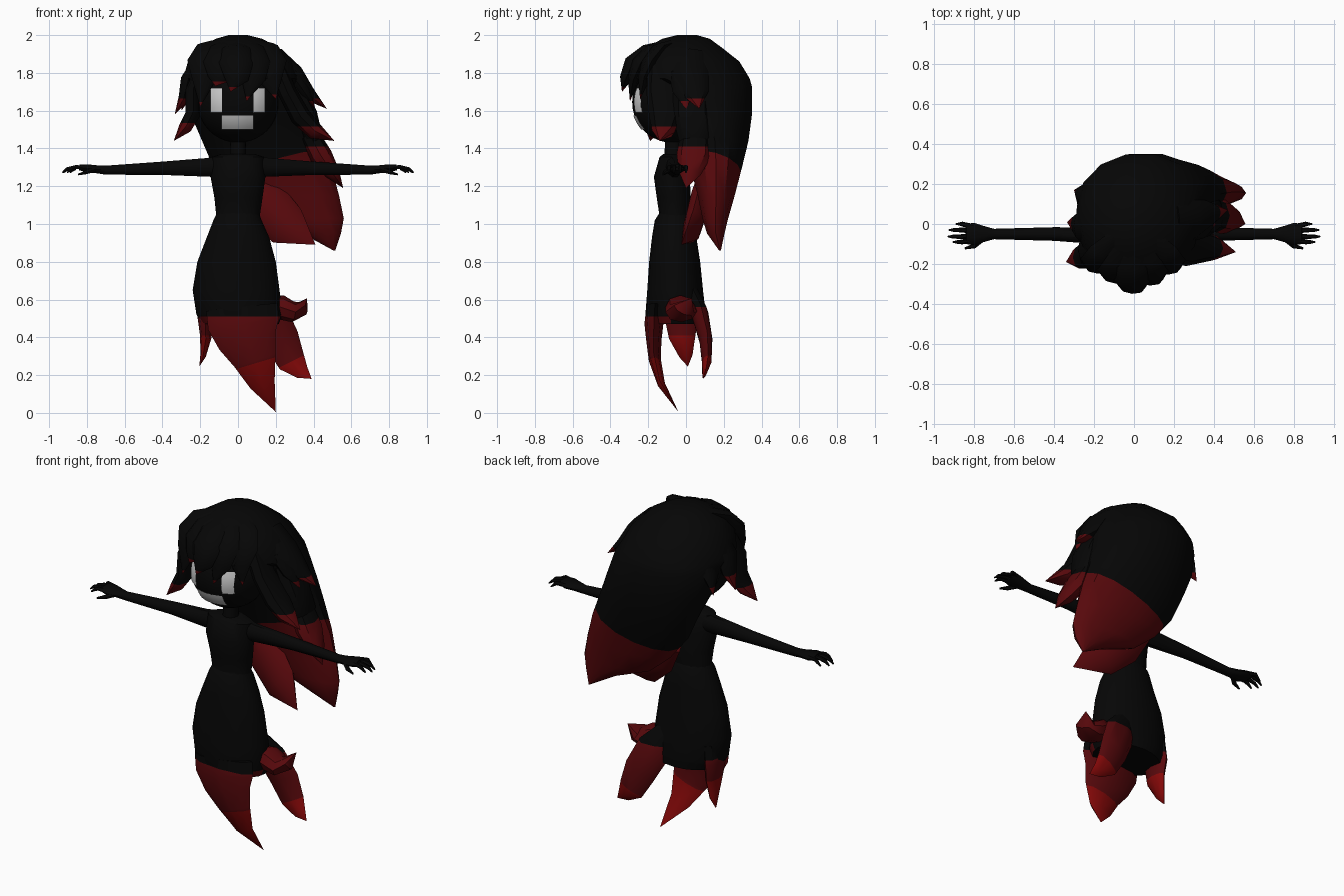
import bpy, bmesh, math
from mathutils import Vector

def material(name, rgb):
    m = bpy.data.materials.new(name)
    m.diffuse_color = (*rgb, 1)
    return m

MATS = [material("black", (0.0018, 0.0018, 0.0018)),
        material("dark_red", (0.095, 0.0025, 0.0035)),
        material("bright_red", (0.23, 0.0025, 0.0025)),
        material("pale_grey", (0.6, 0.6, 0.6))]

def finish(bm, name, mat=0, bands=(), angle=40):
    """Cut colour bands (point, normal, material) and make the object."""
    bmesh.ops.recalc_face_normals(bm, faces=bm.faces)
    for f in bm.faces:
        f.material_index = mat
    for co, no, idx in bands:
        co, no = Vector(co), Vector(no)
        bmesh.ops.bisect_plane(bm, geom=bm.verts[:] + bm.edges[:] + bm.faces[:],
                               plane_co=co, plane_no=no)
        for f in bm.faces:
            if (f.calc_center_median() - co).dot(no) < 0:
                f.material_index = idx
    me = bpy.data.meshes.new(name)
    bm.to_mesh(me)
    bm.free()
    for m in MATS:
        me.materials.append(m)
    ob = bpy.data.objects.new(name, me)
    bpy.context.collection.objects.link(ob)
    bpy.ops.object.select_all(action='DESELECT')
    bpy.context.view_layer.objects.active = ob
    ob.select_set(True)
    bpy.ops.object.shade_smooth_by_angle(angle=math.radians(angle))
    return ob

def skin(rings):
    """Bridge equal rings of points and cap both ends."""
    bm = bmesh.new()
    vs = [[bm.verts.new(p) for p in r] for r in rings]
    n = len(vs[0])
    for a, b in zip(vs, vs[1:]):
        for i in range(n):
            bm.faces.new((a[i], a[(i + 1) % n], b[(i + 1) % n], b[i]))
    bm.faces.new(vs[0])
    bm.faces.new(vs[-1])
    bmesh.ops.remove_doubles(bm, verts=bm.verts, dist=0.0005)
    return bm

def stack(name, levels, n=16, **kw):
    """Loft of horizontal ellipses: z, x0, x1, y0, y1."""
    rings = []
    for z, x0, x1, y0, y1 in levels:
        rings.append([((x0 + x1) / 2 + (x1 - x0) / 2 * math.cos(t),
                       (y0 + y1) / 2 + (y1 - y0) / 2 * math.sin(t), z)
                      for t in (2 * math.pi * i / n for i in range(n))])
    return finish(skin(rings), name, **kw)

def blade(name, path, across, n=8, **kw):
    """Tube along x, y, z, half width, half thickness; width lies near across."""
    pts = [Vector(p[:3]) for p in path]
    rings = []
    for i, p in enumerate(path):
        tan = (pts[min(i + 1, len(pts) - 1)] - pts[max(i - 1, 0)]).normalized()
        a = Vector(across)
        a = (a - tan * a.dot(tan)).normalized()
        b = tan.cross(a)
        rings.append([pts[i] + a * p[3] * math.cos(t) + b * p[4] * math.sin(t)
                      for t in (2 * math.pi * k / n for k in range(n))])
    return finish(skin(rings), name, **kw)

def below(z, idx):
    return ((0, 0, z), (0, 0, 1), idx)

X, Y = (1, 0, 0), (0, 1, 0)

# Head
C, R = Vector((0, -0.07, 1.645)), 0.215
bm = bmesh.new()
bmesh.ops.create_uvsphere(bm, u_segments=32, v_segments=20, radius=R)
bmesh.ops.translate(bm, verts=bm.verts, vec=C)
finish(bm, "head")

# Eyes and mouth: thin patches hugging the face
def face_patch(name, x0, x1, z0, z1, n=5):
    bm = bmesh.new()
    rows = []
    for i in range(n + 1):
        row = []
        for j in range(n + 1):
            x, z = x0 + (x1 - x0) * j / n, z0 + (z1 - z0) * i / n
            y = C.y - math.sqrt((R + 0.006) ** 2 - x * x - (z - C.z) ** 2)
            row.append(bm.verts.new((x, y, z)))
        rows.append(row)
    for a, b in zip(rows, rows[1:]):
        for j in range(n):
            bm.faces.new((a[j], a[j + 1], b[j + 1], b[j]))
    finish(bm, name, mat=3)

face_patch("eye_left", -0.145, -0.085, 1.59, 1.72)
face_patch("eye_right", 0.082, 0.142, 1.59, 1.72)
face_patch("mouth", -0.087, 0.082, 1.5, 1.575)

# Neck, torso and dress
stack("neck", [(1.47, -.04, .04, -.11, -.03), (1.33, -.045, .045, -.115, -.02)])
stack("torso", [(1.37, -.09, .09, -.12, -.01), (1.355, -.14, .14, -.14, 0),
                (1.25, -.145, .145, -.17, .02), (1.14, -.125, .13, -.155, .025),
                (1.04, -.115, .115, -.14, .025), (1.0, -.125, .125, -.15, .02)])
stack("dress", [(1.06, -.11, .11, -.14, .02), (1.02, -.13, .125, -.165, .045),
                (.93, -.165, .165, -.18, .055), (.8, -.215, .2, -.195, .075),
                (.65, -.24, .22, -.205, .09), (.52, -.22, .235, -.215, .105),
                (.47, -.19, .215, -.2, .1)], n=20,
      bands=[below(.51, 1), ((0, -.08, 0), (0, -1, 0), 0), below(.472, 0)])

# Hem flaps
blade("front_flap", [(.02, -.165, .56, .19, .045), (.03, -.17, .47, .19, .05),
                     (.05, -.17, .38, .155, .04), (.09, -.165, .28, .115, .032),
                     (.13, -.13, .15, .068, .02), (.2, -.04, .005, 0, 0)], X,
      bands=[below(.51, 1), ((.1, 0, .265), (-.3, 0, 1), 2)])
blade("left_flap", [(-.16, -.02, .62, .075, .045), (-.175, -.025, .51, .09, .04),
                    (-.17, -.02, .4, .07, .03), (-.185, 0, .3, .035, .015),
                    (-.205, .01, .245, 0, 0)], Y,
      bands=[below(.54, 1), below(.41, 2)])
blade("back_flap", [(.09, .03, .63, .07, .04), (.165, .075, .52, .1, .045),
                    (.23, .105, .39, .095, .035), (.285, .11, .27, .075, .025),
                    (.34, .1, .215, .04, .012), (.39, .09, .18, 0, 0)], (1, .1, .3),
      bands=[below(.56, 1), ((.28, .1, .27), (-.5, 0, 1), 2)])
blade("curled_flap", [(.16, -.03, .57, .05, .05), (.225, -.03, .56, .08, .065),
                      (.29, -.025, .535, .085, .055), (.335, -.01, .55, .06, .04),
                      (.365, .03, .607, 0, 0)], Y, mat=1)

# Arms and hands
for s, side in ((-1, "left"), (1, "right")):
    blade("arm_" + side, [(s * .1, -.06, 1.305, .05, .06), (s * .16, -.06, 1.3, .042, .052),
                          (s * .4, -.05, 1.295, .034, .037), (s * .7, -.05, 1.285, .026, .025),
                          (s * .75, -.05, 1.29, .04, .022), (s * .8, -.05, 1.295, .056, .022),
                          (s * .84, -.05, 1.3, .05, .016)], Y, n=10)
    for k, (y, tip) in enumerate(((0, .89), (-.03, .925), (-.063, .93), (-.09, .905))):
        blade(f"finger_{side}_{k + 1}", [(s * .8, -.05 + (y + .05) * .7, 1.298, .014, .013),
                                         (s * .86, y, 1.302, .012, .011),
                                         (s * (tip - .025), y, 1.292, .01, .01),
                                         (s * tip, y, 1.272, .004, .004)], Y, n=6)
    blade("thumb_" + side, [(s * .76, -.075, 1.288, .016, .014), (s * .8, -.11, 1.275, .013, .012),
                            (s * .845, -.122, 1.262, .005, .005)], Y, n=6)

# Main hair volume, sweeping back and to one side
stack("hair", [(2.0, -.05, .05, -.05, .06), (1.98, -.12, .13, -.13, .13),
               (1.93, -.2, .22, -.22, .2), (1.86, -.265, .295, -.285, .29),
               (1.77, -.29, .335, -.29, .345), (1.73, -.285, .35, -.17, .355),
               (1.58, -.25, .395, -.1, .355), (1.44, -.19, .44, -.03, .335),
               (1.3, -.13, .495, .02, .3), (1.15, -.01, .535, .06, .26),
               (1.03, .13, .56, .085, .225), (.95, .34, .545, .11, .205),
               (.86, .505, .515, .175, .185)], n=14, angle=35,
      bands=[((.45, 0, 1.42), (-.3, .3, 1), 1)])
blade("lower_lock", [(.03, .1, 1.22, .08, .05), (.14, .07, 1.11, .13, .055),
                     (.26, .035, .99, .115, .05), (.41, -.025, .89, 0, 0)], (1, 0, .9), mat=1)
blade("side_red_lock", [(.38, .05, 1.47, .08, .05), (.44, .04, 1.36, .09, .06),
                        (.5, .02, 1.27, .06, .04), (.557, 0, 1.19, 0, 0)], Y,
      bands=[below(1.41, 1)])

# Fringe locks over the forehead
for k, (x, tipx, tz) in enumerate(((-.18, -.2, 1.62), (-.095, -.12, 1.73), (-.01, -.04, 1.7),
                                   (.08, .045, 1.65), (.17, .2, 1.66))):
    y = -.36 + abs(x) * .6
    blade(f"fringe_{k + 1}", [(x * .3, -.05, 1.96, .05, .025), (x * .8, y * .6, 1.915, .09, .035),
                              (x, y + .07, 1.85, .09, .045), (x, y + .035, 1.77, .065, .032),
                              (tipx, y + .015, tz, 0, 0)], X,
          bands=[below(tz + .025, 1)])

# Side locks with red tips
LOCKS = {
    "left_upper_lock": ([(-.2, .0, 1.86, .08, .04), (-.265, -.01, 1.76, .08, .04),
                         (-.285, 0, 1.67, .055, .03), (-.335, .01, 1.58, 0, 0)], 1.665),
    "left_lower_lock": ([(-.19, -.1, 1.82, .08, .04), (-.24, -.13, 1.7, .085, .04),
                         (-.24, -.15, 1.58, .075, .04), (-.28, -.17, 1.51, .055, .035),
                         (-.34, -.19, 1.44, 0, 0)], 1.535),
    "left_back_lock": ([(-.2, .12, 1.8, .08, .04), (-.26, .14, 1.7, .06, .03),
                        (-.3, .17, 1.6, 0, 0)], 1.645),
    "right_upper_lock": ([(.2, .02, 1.9, .09, .04), (.3, .02, 1.8, .1, .045),
                          (.37, .05, 1.69, .07, .04), (.47, .07, 1.61, 0, 0)], 1.665),
    "right_small_lock": ([(.28, -.02, 1.8, .07, .04), (.35, -.01, 1.7, .06, .035),
                          (.41, 0, 1.61, 0, 0)], 1.65),
    "right_front_lock": ([(.2, -.12, 1.84, .08, .05), (.26, -.13, 1.7, .08, .05),
                          (.33, -.11, 1.57, .085, .055), (.41, -.12, 1.49, .06, .045),
                          (.51, -.14, 1.44, 0, 0)], 1.515),
    "right_side_lock": ([(.3, .03, 1.72, .1, .05), (.36, .03, 1.58, .1, .06),
                         (.4, .05, 1.45, .09, .05), (.43, .04, 1.34, 0, 0)], 1.4),
}
for name, (path, z) in LOCKS.items():
    blade(name, path, Y, bands=[below(z, 1)])
